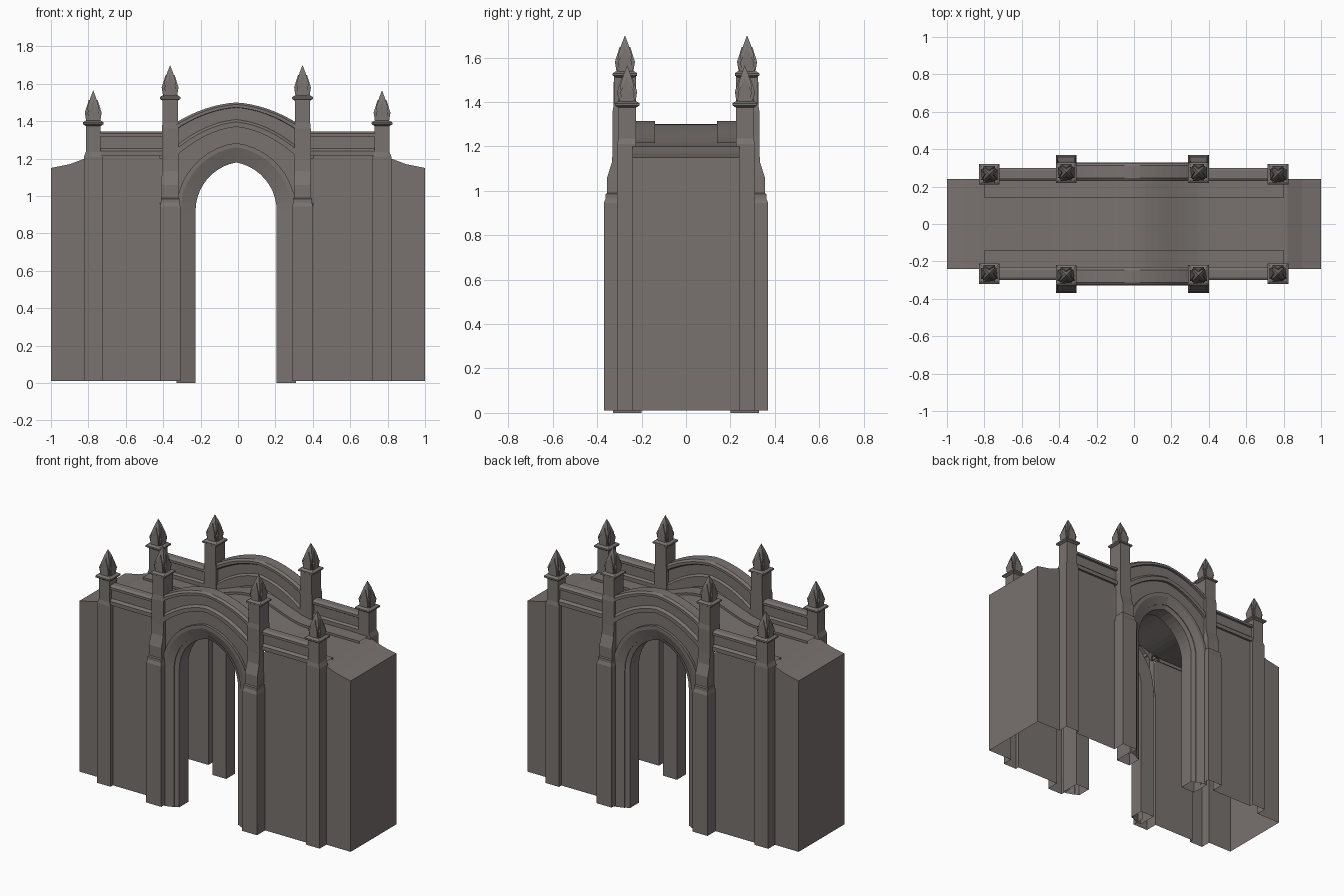
import bpy, bmesh, math
from mathutils import Vector

if "Cube" in bpy.data.objects:
    bpy.data.objects.remove(bpy.data.objects["Cube"])

stone = bpy.data.materials.new("grey_brown_stone")
stone.diffuse_color = (0.19, 0.17, 0.16, 1)
stone.use_nodes = True
stone.node_tree.nodes["Principled BSDF"].inputs["Base Color"].default_value = stone.diffuse_color
CX = -0.01                      # centre line of the arch


def finish(name, bm, face=(0, -1, 0), mirror=True):
    """Merge, orient outwards, mirror front part to the back."""
    bmesh.ops.remove_doubles(bm, verts=bm.verts, dist=1e-5)
    bmesh.ops.recalc_face_normals(bm, faces=bm.faces)
    bm.normal_update()
    total = sum((f.normal * f.calc_area() for f in bm.faces), Vector())
    if total.dot(Vector(face)) < -1e-4:
        bmesh.ops.reverse_faces(bm, faces=bm.faces)
    me = bpy.data.meshes.new(name)
    bm.to_mesh(me)
    bm.free()
    me.materials.append(stone)
    ob = bpy.data.objects.new(name, me)
    bpy.context.collection.objects.link(ob)
    if mirror:
        m = ob.modifiers.new("to_back", 'MIRROR')
        m.use_axis = (False, True, False)
        m.use_clip = False
        m.use_mirror_merge = False
    return ob


def loft(bm, rows, ring=False):
    """Skin rows of points with quads."""
    vs = [[bm.verts.new(p) for p in r] for r in rows]
    n = len(rows[0])
    for a, b in zip(vs, vs[1:]):
        for i in range(n if ring else n - 1):
            j = (i + 1) % n
            bm.faces.new((a[i], a[j], b[j], b[i]))
    return vs


def rect(x, h, y0, y1, z):
    return [(x - h, y0, z), (x + h, y0, z), (x + h, y1, z), (x - h, y1, z)]


def pinnacle(name, x, y, z, top):
    """Cap slab, spire, and four gablets leaning in to the tip."""
    bm = bmesh.new()
    ht = top - z
    s = [(.041, -.015), (.055, -.006), (.055, .004), (.043, .012), (.034, .014),
         (.034, .06), (.03, ht * .5), (.015, ht * .78)]
    vs = loft(bm, [rect(x, h, y - h, y + h, z + d) for h, d in s], True)
    tip = bm.verts.new((x, y, top))
    for i in range(4):
        bm.faces.new((vs[-1][i], vs[-1][(i + 1) % 4], tip))
    # gable roof crossing: outer depth d shrinks with height
    prof = [(-.026, .012, .038), (.026, .012, .038), (.03, ht * .32, .045),
            (0, ht * .7, .024), (-.03, ht * .32, .045)]
    for ax in (0, 1):
        rows = []
        for k in (-1, 1):
            rows.append([(x + (k * d if ax else u), y + (u if ax else k * d), z + v)
                         for u, v, d in prof])
        g = loft(bm, rows, True)
        bm.faces.new(g[0])
        bm.faces.new(g[1])
    finish(name, bm)


def tower(name, x, levels, y_back, top):
    """Stepped shaft: open at the back below the roof, full above it."""
    bm = bmesh.new()
    low = [l for l in levels if l[2] <= 1.2]
    high = [l for l in levels if l[2] >= 1.2]
    w = low[0][0]
    loft(bm, [[(x - w, WALL, z), (x - h, WALL - .002, z), (x - h, y, z),
               (x + h, y, z), (x + h, WALL - .002, z), (x + w, WALL, z)]
              for h, y, z in low])
    loft(bm, [rect(x, h, y, y_back, z) for h, y, z in high], True)
    finish(name, bm)
    h, y, z = levels[-1]
    pinnacle(name + "_pinnacle", x, (y + y_back) / 2, z, top)


WALL = -.285                    # facade plane between the towers
# Towers: tall buttresses beside the arch, smaller ones outside
tall = [(.055, -.37, .01), (.055, -.37, .945), (.05, -.362, .965), (.05, -.362, .985),
        (.046, -.355, .99), (.046, -.355, 1.06), (.044, -.333, 1.13), (.044, -.33, 1.2),
        (.044, -.33, 1.36), (.041, -.325, 1.39), (.041, -.325, 1.525)]
short = [(.05, -.31, .01), (.05, -.31, 1.2), (.05, -.31, 1.21), (.04, -.305, 1.235),
         (.04, -.305, 1.39)]
for side, s, xi, xo in (("left", -1, -.363, -.774), ("right", 1, .345, .77)):
    tower(side + "_buttress", xi, tall, -.225, 1.7)
    tower(side + "_outer_tower", xo, short, -.225, 1.565)
    # outer flank of the small tower, back to the end bay wall
    bm = bmesh.new()
    loft(bm, [[(xo + s * .05, y, z) for y in (WALL, -.24)] for z in (.01, 1.2)])
    finish(side + "_tower_flank", bm, (s, 0, 0))

# Pointed arch path; e = offset outwards from the opening
C, R, SPRING = .047, .264, .92


def arch(e, n=10):
    r = R + e
    a1 = math.acos(C / r)
    half = [(r * math.cos(a1 * i / n) - C, SPRING + r * math.sin(a1 * i / n))
            for i in range(n + 1)]
    half = [(half[0][0], 0)] + half
    return ([(CX - x, z) for x, z in half] +
            [(CX + x, z) for x, z in reversed(half[:-1])])


# Arch mouldings, swept around the opening
bm = bmesh.new()
sec = [(.103, -.24), (.103, -.2), (0, -.2), (0, -.295), (.028, -.305), (.028, -.31),
       (.08, -.328), (.103, -.328), (.103, -.24)]
loft(bm, [[(x, y, z) for x, z in arch(e)] for e, y in sec])
finish("arch_moulding", bm)


# Gable curves above the arch
def upper(x):
    d = abs(x - CX)
    return 1.5 - .061 * d - .844 * d * d


def lower(x):
    d = abs(x - CX)
    return 1.37 - .1 * d - 1.2 * d * d


bm = bmesh.new()
pts = [p for p in arch(.1) if p[1] >= SPRING]
loft(bm, [[(x, -.31, z) for x, z in pts], [(x, -.31, lower(x) + .02) for x, z in pts]])
finish("spandrel", bm)

# Parapet cross-section: (y, height fraction), shared by straight and curved runs
par = [(-.23, -.3), (-.23, .2), (-.243, .28), (-.243, .74), (-.23, .8), (-.23, .92),
       (-.245, 1), (-.285, 1), (-.3, .92), (-.3, .8), (-.285, .79), (-.285, .3),
       (-.3, .2), (-.3, 0), (-.24, 0)]
bm = bmesh.new()
xs = [CX + .33 * i / 8 for i in range(-8, 9)]
loft(bm, [[(x, y - (.027 if y < -.25 else 0), lower(x) + (upper(x) - lower(x)) * t)
           for y, t in par] for x in xs])
finish("curved_parapet", bm)
for side, x0, x1 in (("left", -.735, -.4), ("right", .385, .735)):
    bm = bmesh.new()
    loft(bm, [[(x, y, 1.215 + .13 * t) for y, t in par] for x in (x0, x1)])
    finish(side + "_parapet", bm)


# Roof line, rising over the arch
def roof(x):
    a = abs(x)
    if a > .82:
        return 1.2 - .03 * (a - .82) / .08 if a < .9 else 1.17 - .02 * (a - .9) / .1
    d = abs(x - CX)
    return 1.2 + (.05 * (1 + math.cos(math.pi * d / .42)) if d < .42 else 0)


xs = [-1, -.9, -.82] + [CX + .42 * i / 12 for i in range(-12, 13)] + [.82, .9, 1]
bm = bmesh.new()
loft(bm, [[(x, -.24, roof(x)), (x, .24, roof(x))] for x in xs])
finish("roof", bm, (0, 0, 1), False)

# Low kerbs along the roof walk
bm = bmesh.new()
ks = [-.8] + [x for x in xs if abs(x) < .8] + [.8]
loft(bm, [[(x, -.14, roof(x)), (x, -.14, roof(x) + .015),
           (x, -.23, roof(x) + .015)] for x in ks])
finish("roof_kerb", bm, (0, 0, 1))

# Facade walls between the towers, hollow and open underneath
for side, s, xin, xo in (("left", -1, -.418, -.774), ("right", 1, .4, .77)):
    for part, y, ws in (("inner", WALL, [xin, xo - s * .05]),
                        ("outer", -.24, [xo + s * .05, s * .9, s * 1])):
        bm = bmesh.new()
        loft(bm, [[(x, y, .01), (x, y, roof(x) + (.015 if y == WALL else 0))] for x in ws])
        finish(side + "_" + part + "_wall", bm)
    # End walls
    bm = bmesh.new()
    loft(bm, [[(s, -.24, .01), (s, .24, .01)], [(s, -.24, 1.15), (s, .24, 1.15)]])
    finish(side + "_end_wall", bm, (s, 0, 0), False)
